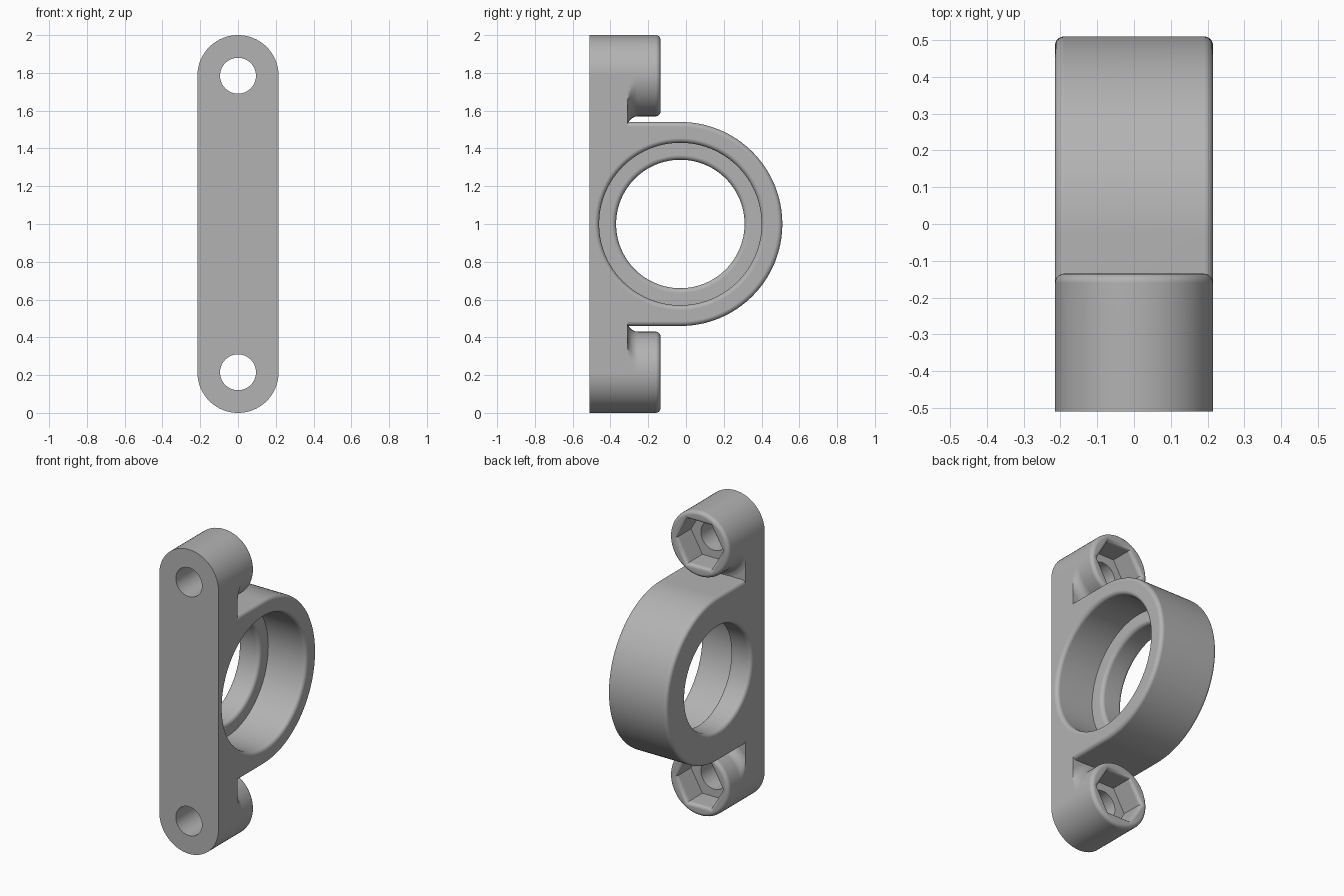
import bpy
import bmesh
from math import sin, cos, pi, radians

cube = bpy.data.objects.get("Cube")
if cube:
    bpy.data.objects.remove(cube, do_unlink=True)

HALF = 0.215            # half width and post radius
FRONT, FACE, TIP = -0.51, -0.31, -0.135
FIL = 0.025             # edge rounding
RING_Y, RING_R = -0.03, 0.54
SEAT_R, BORE_R, LEDGE_X = 0.43, 0.34, -0.06
POST_Z = 1 - HALF       # post distance from the middle height
STEPS = 5
QUARTER = [i * pi / 2 / STEPS for i in range(STEPS + 1)]

grey = bpy.data.materials.new("light_grey")
grey.use_nodes = True
colour = (0.45, 0.45, 0.45, 1)
grey.diffuse_color = colour
grey.node_tree.nodes["Principled BSDF"].inputs["Base Color"].default_value = colour


def loft(name, rings):
    """Skin a list of equal-length closed rings and cap both ends."""
    bm = bmesh.new()
    loops = [[bm.verts.new(p) for p in ring] for ring in rings]
    n = len(loops[0])
    for a, b in zip(loops, loops[1:]):
        for i in range(n):
            j = (i + 1) % n
            bm.faces.new((a[i], a[j], b[j], b[i]))
    bm.faces.new(loops[0])
    bm.faces.new(loops[-1])
    bmesh.ops.remove_doubles(bm, verts=bm.verts, dist=1e-5)
    bmesh.ops.recalc_face_normals(bm, faces=bm.faces)
    mesh = bpy.data.meshes.new(name)
    bm.to_mesh(mesh)
    bm.free()
    obj = bpy.data.objects.new(name, mesh)
    bpy.context.collection.objects.link(obj)
    mesh.materials.append(grey)
    return obj


def combine(target, tool, operation):
    """Apply an exact boolean and discard the tool."""
    mod = target.modifiers.new("combine", "BOOLEAN")
    mod.operation, mod.object, mod.solver = operation, tool, "EXACT"
    bpy.context.view_layer.update()
    graph = bpy.context.evaluated_depsgraph_get()
    mesh = bpy.data.meshes.new_from_object(target.evaluated_get(graph))
    target.modifiers.clear()
    target.data = mesh
    bpy.data.objects.remove(tool, do_unlink=True)


def circle_y(r, y, z, sides=64):
    return [(r * cos(2 * pi * i / sides), y, z + r * sin(2 * pi * i / sides))
            for i in range(sides)]


def circle_x(r, x, sides=96):
    return [(x, RING_Y + r * cos(2 * pi * i / sides), 1 + r * sin(2 * pi * i / sides))
            for i in range(sides)]


def lip(r, end, f=FIL):
    """Radius and position pairs of a cutter that rounds a hole's rim."""
    return [(r + f - f * cos(a), end - f + f * sin(a)) for a in QUARTER]


def stadium(y):
    top = [(HALF * cos(pi * i / 32), y, 1 + POST_Z + HALF * sin(pi * i / 32)) for i in range(33)]
    return top + [(-x, y, 2 - z) for x, y, z in top]


def d_outline(x, inset):
    r = RING_R - inset
    arc = [-pi / 2 + pi * i / 64 for i in range(65)]
    pts = [(x, RING_Y + r * cos(a), 1 + r * sin(a)) for a in arc]
    return pts + [(x, -0.42, 1 + r), (x, -0.42, 1 - r)]


def post_ring(r, y, side):
    """Post outline; the flare only spreads towards the middle of the plate."""
    ring = []
    for i in range(64):
        a = 2 * pi * i / 64
        inward = sin(a) > 1e-6
        rr = r if inward else min(r, HALF)
        x = max(-HALF, min(HALF, rr * cos(a)))
        ring.append((x, y, 1 + side * (POST_Z - rr * sin(a))))
    return ring


# Mounting plate and ring housing
bracket = loft("bracket_body", [stadium(FRONT), stadium(FACE)])
edge = [(HALF - FIL + FIL * sin(a), FIL - FIL * cos(a)) for a in QUARTER]
outline = [(-x, t) for x, t in reversed(edge)] + edge
housing = loft("ring_housing", [d_outline(x, t) for x, t in outline])
combine(bracket, housing, "UNION")

# Stepped bearing bore with rounded rims
bore = [(r, -x) for r, x in reversed(lip(BORE_R, HALF))]
bore = [(bore[0][0], -0.3)] + bore + lip(BORE_R, LEDGE_X) + [(SEAT_R, LEDGE_X)]
bore += lip(SEAT_R, HALF) + [(SEAT_R + FIL, 0.3)]
combine(bracket, loft("bore_cutter", [circle_x(r, x) for r, x in bore]), "DIFFERENCE")

parts = [bracket]
FLARE, FLOOR, HEX_R, SCREW_R = 0.055, -0.29, 0.167, 0.095
for side, label in ((1, "upper"), (-1, "lower")):
    z = 1 + side * POST_Z
    # Screw post, flared at the foot and rounded at the tip
    profile = [(HALF + FLARE - FLARE * sin(a), FACE + FLARE - FLARE * cos(a)) for a in QUARTER]
    profile += [(HALF - FIL + FIL * cos(a), TIP - FIL + FIL * sin(a)) for a in QUARTER]
    post = loft(label + "_screw_post", [post_ring(r, y, side) for r, y in profile])

    # Hexagonal nut pocket with a rounded rim
    rim = lip(HEX_R, TIP)
    pocket = [(HEX_R, FLOOR)] + rim + [(rim[-1][0], 0)]
    combine(post, loft("nut_cutter", [circle_y(r, y, z, 6) for r, y in pocket]), "DIFFERENCE")

    # Screw hole through plate and post
    for obj in (bracket, post):
        hole = loft("hole_cutter", [circle_y(SCREW_R, y, z, 48) for y in (-0.7, 0.1)])
        combine(obj, hole, "DIFFERENCE")
    parts.append(post)

# Smooth shading with crisp edges and flat faces kept flat
for obj in parts:
    bpy.ops.object.select_all(action="DESELECT")
    obj.select_set(True)
    bpy.context.view_layer.objects.active = obj
    bpy.ops.object.shade_smooth_by_angle(angle=radians(30))
    normals = obj.modifiers.new("flat_faces", "WEIGHTED_NORMAL")
    normals.keep_sharp = True
